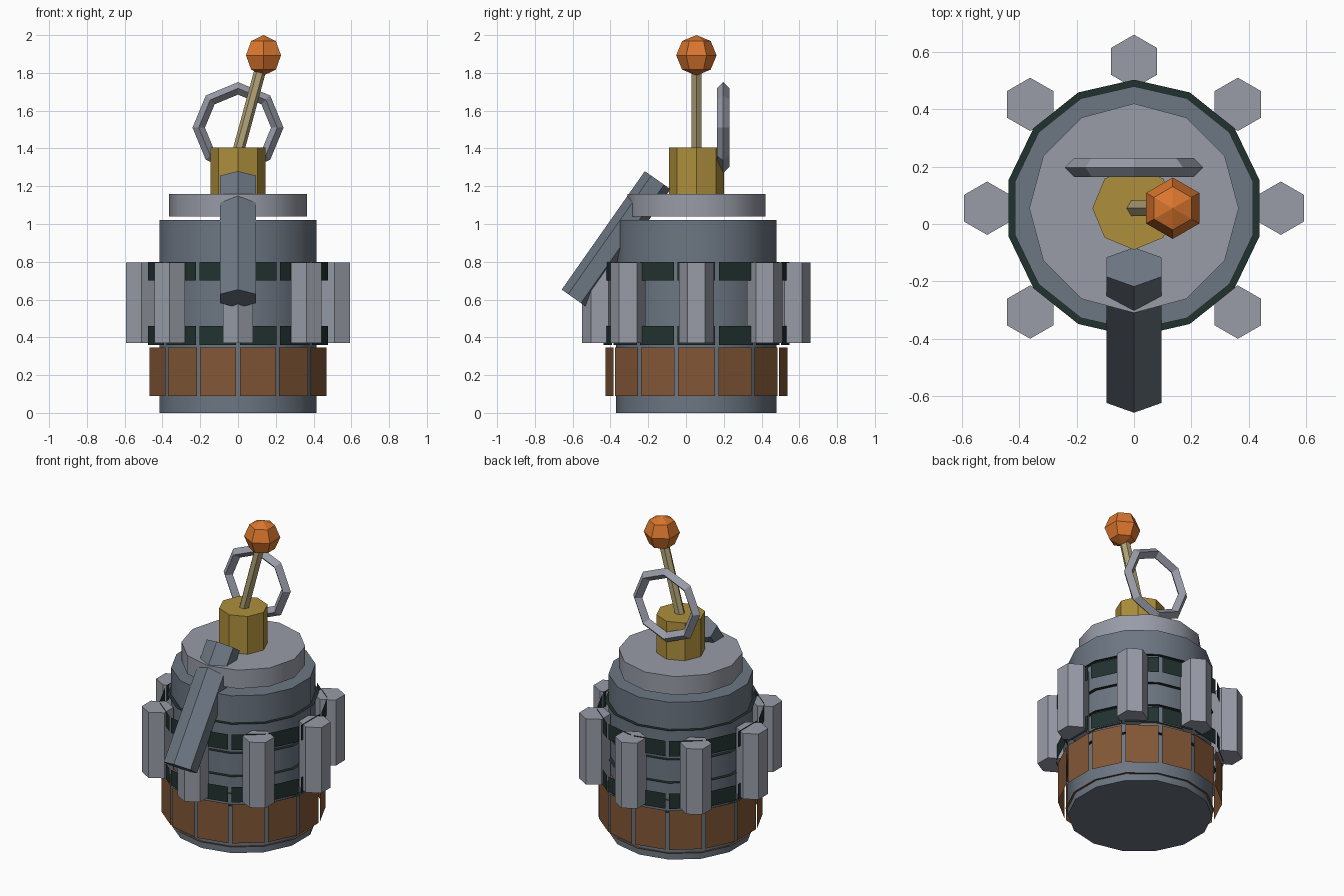
import bpy, bmesh
from math import sin, cos, pi, tau, radians
from mathutils import Vector, Matrix

cube = bpy.data.objects.get("Cube")
if cube:
    bpy.data.objects.remove(cube, do_unlink=True)

CY = 0.055  # y of the main axis


def material(name, rgb):
    lin = [((c / 255 + 0.055) / 1.055) ** 2.4 for c in rgb] + [1]
    m = bpy.data.materials.new(name)
    m.use_nodes = True
    m.diffuse_color = lin
    m.node_tree.nodes["Principled BSDF"].inputs["Base Color"].default_value = lin
    return m


STEEL = material("steel grey", (108, 118, 130))
LIGHT = material("light grey", (152, 156, 167))
DARK = material("dark green", (33, 50, 47))
BROWN = material("brown", (130, 87, 54))
GOLD = material("gold", (174, 143, 60))
BEIGE = material("beige", (178, 164, 120))
ORANGE = material("orange", (218, 118, 46))


def finish(name, bm, mat, matrix=None, smooth=False, fix=True):
    if fix:
        bmesh.ops.remove_doubles(bm, verts=bm.verts, dist=1e-5)
        bmesh.ops.recalc_face_normals(bm, faces=bm.faces)
    me = bpy.data.meshes.new(name)
    bm.to_mesh(me)
    bm.free()
    if matrix:
        me.transform(matrix)
    me.materials.append(mat)
    ob = bpy.data.objects.new(name, me)
    bpy.context.collection.objects.link(ob)
    if smooth:
        bpy.ops.object.select_all(action="DESELECT")
        ob.select_set(True)
        bpy.context.view_layer.objects.active = ob
        bpy.ops.object.shade_smooth_by_angle(angle=radians(31))
    return ob


def ring_points(r, z, n, start=-pi / 2):
    return [Vector((r * cos(start + tau * k / n), r * sin(start + tau * k / n), z))
            for k in range(n)]


def lathe(name, profile, n, mat, matrix, smooth=False, start=-pi / 2):
    """Solid of n sides from (radius, height) pairs."""
    bm = bmesh.new()
    rows = [[bm.verts.new(p) for p in ring_points(r, z, n, start)] for r, z in profile]
    for a, b in zip(rows, rows[1:]):
        for k in range(n):
            j = (k + 1) % n
            bm.faces.new((a[k], a[j], b[j], b[k]))
    for row, (r, z) in ((rows[0], profile[0]), (rows[-1], profile[-1])):
        if r > 0:
            bm.faces.new(row)
    return finish(name, bm, mat, matrix, smooth)


def at(x, y, z):
    return Matrix.Translation((x, y, z))


def along(a, b, sx, sy):
    """Maps a unit prism onto the line a-b with half widths sx, sy."""
    a, b = Vector(a), Vector(b)
    z = (b - a).normalized()
    y = z.cross(Vector((1, 0, 0))).normalized()
    x = y.cross(z)
    m = Matrix((x * sx, y * sy, b - a)).transposed().to_4x4()
    return at(*a) @ m


def panel_band(name, r, z0, z1, mat, n=14, gap=0.045):
    """Thin panels standing off the body, with loose rims above and below."""
    bm = bmesh.new()
    low = ring_points(r, z0, n)
    rise = Vector((0, 0, z1 - z0))
    inner = ring_points(0.42, 0, n)
    for k in range(n):
        a, b = low[k], low[(k + 1) % n]
        out = Vector((a.x + b.x, a.y + b.y, 0)).normalized() * gap
        bm.faces.new([bm.verts.new(p + out) for p in (a, b, b + rise, a + rise)])
        c, d = inner[k], inner[(k + 1) % n]
        for z, flip in ((z1 + gap, False), (z0 - gap, True)):
            quad = [bm.verts.new((p.x, p.y, z)) for p in (a, b, d, c)]
            bm.faces.new(quad[::-1] if flip else quad)
    finish(name, bm, mat, at(0, CY, 0), fix=False)


# Body and lid
lathe("body", [(0.425, 0), (0.425, 1.02)], 14, STEEL, at(0, CY, 0), True)
lathe("lid", [(0.365, 1.04), (0.365, 1.16)], 12, LIGHT, at(0, CY, 0), True)

# Panel bands
panel_band("brown_band", 0.438, 0.09, 0.345, BROWN)
panel_band("lower_dark_band", 0.448, 0.36, 0.46, DARK)
panel_band("upper_dark_band", 0.448, 0.70, 0.80, DARK)

# Hexagonal pillars around the body
for k in range(8):
    a = tau * k / 8
    lathe(f"pillar_{k + 1}", [(0.093, 0.37), (0.093, 0.795)], 6, LIGHT,
          at(0.512 * cos(a), CY + 0.512 * sin(a), 0))

# Fuse block, stick and ball
lathe("fuse_block", [(0.145, 1.16), (0.145, 1.405)], 8, GOLD, at(0, CY, 0))
lathe("stick", [(1, 0), (1, 1)], 6, BEIGE,
      along((0, CY, 1.38), (0.125, CY, 1.84), 0.031, 0.031), start=0)
R = 0.107
lathe("ball", [(R * sin(pi * k / 4), -R * cos(pi * k / 4)) for k in range(5)],
      6, ORANGE, at(0.135, CY, 1.893))

# Slanted lever on the front
lathe("lever", [(1, 0), (1, 1)], 6, STEEL,
      along((0, -0.59, 0.605), (0, -0.15, 1.232), 0.11, 0.083))

# Pull ring: octagon with a diamond section
bm = bmesh.new()
rows = []
for k in range(8):
    a = tau * k / 8
    rows.append([bm.verts.new(((0.208 + dr) * cos(a), dy, (0.208 + dr) * sin(a)))
                 for dr, dy in ((0.033, 0), (0, 0.033), (-0.033, 0), (0, -0.033))])
for k in range(8):
    p, q = rows[k], rows[(k + 1) % 8]
    for i in range(4):
        j = (i + 1) % 4
        bm.faces.new((p[i], p[j], q[j], q[i]))
finish("pull_ring", bm, LIGHT, at(0, 0.197, 1.51))
